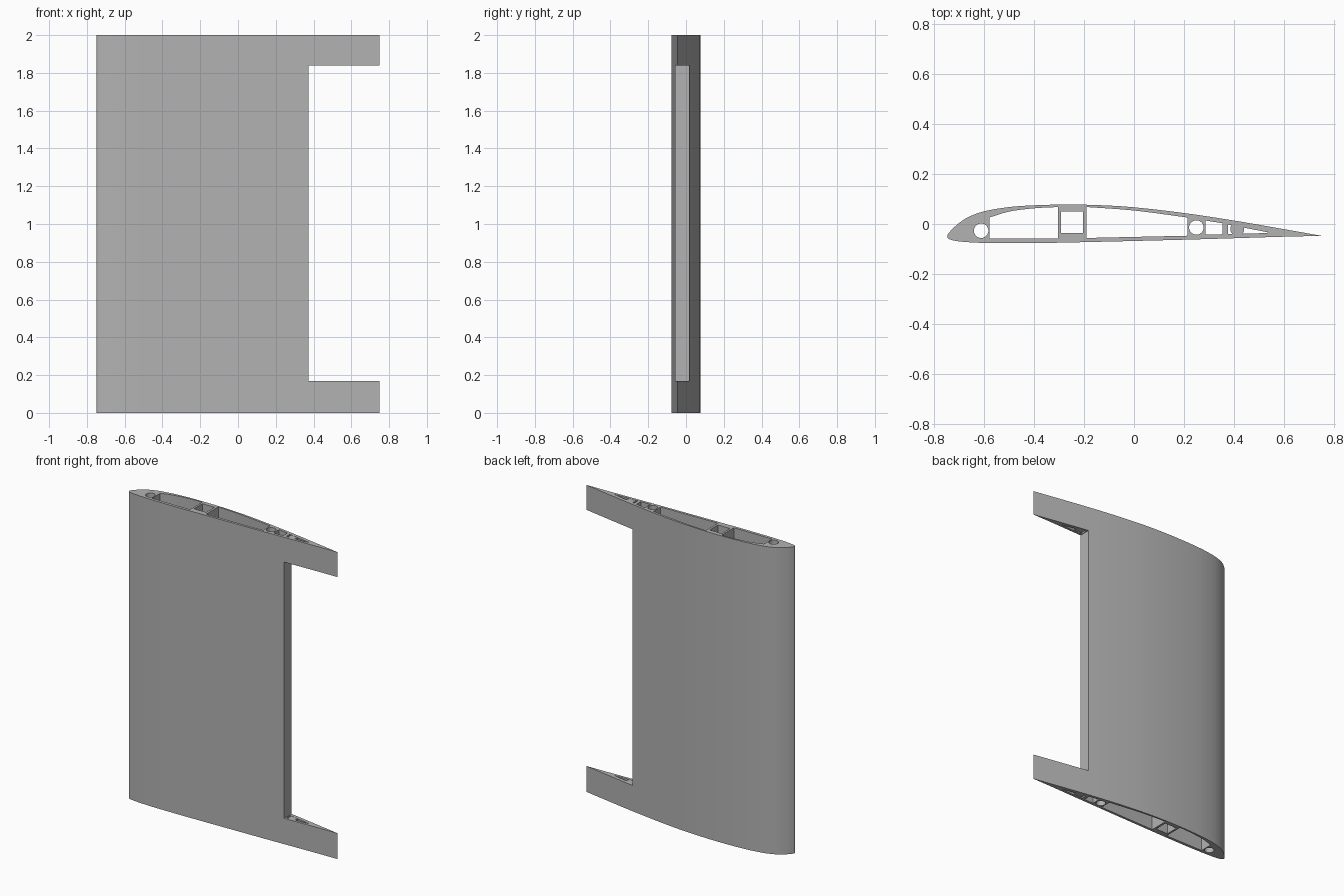
import bpy, bmesh, math
from mathutils import Vector

cube = bpy.data.objects.get("Cube")
if cube:
    bpy.data.objects.remove(cube)

grey = bpy.data.materials.new("plain grey")
grey.diffuse_color = (0.45, 0.45, 0.45, 1)
grey.use_nodes = True
grey.node_tree.nodes["Principled BSDF"].inputs["Base Color"].default_value = (0.45, 0.45, 0.45, 1)


def smooth_path(points, steps=6):
    """Catmull-Rom curve through open points."""
    p = [Vector(q) for q in points]
    p = [2 * p[0] - p[1]] + p + [2 * p[-1] - p[-2]]
    out = []
    for a, b, c, d in zip(p, p[1:], p[2:], p[3:]):
        for i in range(steps):
            t = i / steps
            out.append(0.5 * (2 * b + (c - a) * t + (2 * a - 5 * b + 4 * c - d) * t * t
                              + (3 * b - a - 3 * c + d) * t ** 3))
    return out + [p[-2]]


def circle(x, y, r, n=32):
    return [(x + r * math.cos(math.tau * i / n), y + r * math.sin(math.tau * i / n))
            for i in range(n)]


def box(x0, x1, y0, y1):
    return [(x0, y0), (x1, y0), (x1, y1), (x0, y1)]


def prisms(name, outlines, z0, z1):
    """One object made of upright prisms, one for each outline."""
    bm = bmesh.new()
    for outline in outlines:
        low = bm.faces.new([bm.verts.new((q[0], q[1], z0)) for q in outline])
        top = bmesh.ops.extrude_face_region(bm, geom=[low])["geom"]
        verts = [v for v in top if isinstance(v, bmesh.types.BMVert)]
        bmesh.ops.translate(bm, verts=verts, vec=(0, 0, z1 - z0))
    bmesh.ops.recalc_face_normals(bm, faces=bm.faces)
    mesh = bpy.data.meshes.new(name)
    bm.to_mesh(mesh)
    bm.free()
    mesh.materials.append(grey)
    obj = bpy.data.objects.new(name, mesh)
    bpy.context.collection.objects.link(obj)
    return obj


def cut(target, cutter):
    mod = target.modifiers.new(cutter.name, "BOOLEAN")
    mod.operation = "DIFFERENCE"
    mod.solver = "EXACT"
    mod.object = cutter
    bpy.context.view_layer.objects.active = target
    bpy.ops.object.modifier_apply(modifier=mod.name)
    bpy.data.objects.remove(cutter)


# Wing skin: one curve from the trailing edge over the top, round the nose and back
skin = smooth_path([(0.75, -0.047), (0.58, -0.017), (0.4, 0.014), (0.2, 0.044), (0, 0.067),
                    (-0.15, 0.076), (-0.28, 0.078), (-0.4, 0.075), (-0.5, 0.068),
                    (-0.6, 0.051), (-0.67, 0.025), (-0.72, -0.012), (-0.745, -0.04),
                    (-0.748, -0.053), (-0.735, -0.063), (-0.69, -0.071), (-0.6, -0.076),
                    (-0.48, -0.077), (-0.3, -0.075), (0.2, -0.063), (0.6, -0.051),
                    (0.75, -0.048)])
wing = prisms("wing_section", [skin], 0, 2)

# Through-holes: rod holes, spar socket and hollow bays
front_bay = [(-0.305, -0.058), *smooth_path([(-0.305, 0.068), (-0.4, 0.063), (-0.5, 0.05),
             (-0.58, 0.026)], 4), (-0.58, -0.058)]
middle_bay = [(0.215, -0.047), *smooth_path([(0.215, 0.026), (0, 0.054), (-0.19, 0.068)], 6),
              (-0.19, -0.056)]
rear_bay = [(0.287, -0.043), (0.355, -0.041), (0.355, 0.003), (0.287, 0.014)]
tail_bay = [(0.376, -0.041), (0.535, -0.036), (0.535, -0.033), (0.376, -0.002)]
holes = [circle(-0.613, -0.027, 0.029), front_bay, box(-0.292, -0.205, -0.036, 0.05),
         middle_bay, circle(0.25, -0.014, 0.029), rear_bay, tail_bay]
cut(wing, prisms("hole_cutter", holes, -0.1, 2.1))

# Control-surface notch between the two end tabs
cut(wing, prisms("notch_cutter", [box(0.372, 0.9, -0.3, 0.3)], 0.168, 1.838))

# Hinge pins filling the front of each tail bay
for name, z0, z1 in (("lower_hinge_pin", 0.001, 0.167), ("upper_hinge_pin", 1.839, 1.999)):
    prisms(name, [circle(0.414, -0.02, 0.028)], z0, z1)
